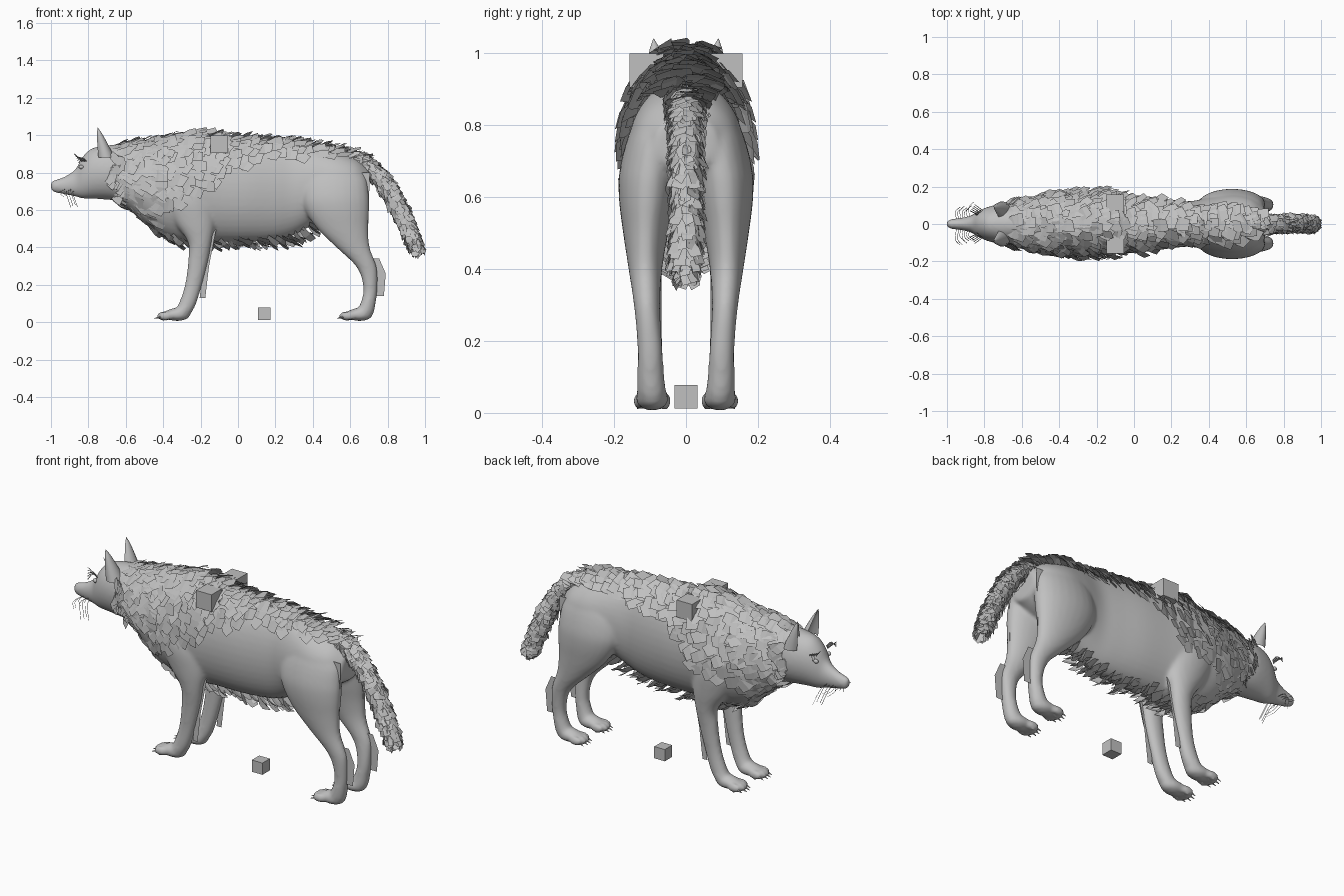
import bpy, bmesh, math, random
from mathutils import Vector, Matrix

rng = random.Random(4)
if "Cube" in bpy.data.objects:
    bpy.data.objects.remove(bpy.data.objects["Cube"])

GREY = (0.53, 0.53, 0.53, 1)
mat = bpy.data.materials.new("plain grey")
mat.use_nodes = True
mat.diffuse_color = GREY
mat.node_tree.nodes["Principled BSDF"].inputs["Base Color"].default_value = GREY
X, Z = Vector((1, 0, 0)), Vector((0, 0, 1))


def finish(bm, name, smooth=True):
    me = bpy.data.meshes.new(name)
    bm.to_mesh(me)
    bm.free()
    me.materials.append(mat)
    for p in me.polygons:
        p.use_smooth = smooth
    ob = bpy.data.objects.new(name, me)
    bpy.context.collection.objects.link(ob)
    return ob


def spline(stations, steps):
    """Catmull-Rom interpolation of (x, y, z, half width, half depth)."""
    s = [Vector(p) for p in stations]
    s = [2 * s[0] - s[1]] + s + [2 * s[-1] - s[-2]]
    out = []
    for a, b, c, d in zip(s, s[1:], s[2:], s[3:]):
        for k in range(steps):
            t = k / steps
            out.append(0.5 * (2 * b + t * (c - a) + t * t * (2 * a - 5 * b + 4 * c - d)
                              + t ** 3 * (3 * b - a - 3 * c + d)))
    return out + [s[-2]]


def sections(stations, steps=4, axis=None):
    """Frames along a limb: centre, sideways vector, depth vector, direction."""
    pts = spline(stations, steps)
    out = []
    for i, p in enumerate(pts):
        t = axis or (pts[min(i + 1, len(pts) - 1)] - pts[max(i - 1, 0)]).xyz.normalized()
        side = Vector((0, 1, 0))
        side = (side - t * side.dot(t)).normalized()
        up = t.cross(side)
        out.append((p.xyz, side * max(p[3], 0.002), up * max(p[4], 0.002), t))
    return out


def tube(bm, secs, n=24):
    rings = []
    for c, u, v, t in secs:
        rings.append([bm.verts.new(c + u * math.cos(2 * math.pi * k / n)
                                   + v * math.sin(2 * math.pi * k / n)) for k in range(n)])
    for a, b in zip(rings, rings[1:]):
        for k in range(n):
            bm.faces.new((a[k], a[(k + 1) % n], b[(k + 1) % n], b[k]))
    bm.faces.new(rings[0][::-1])
    bm.faces.new(rings[-1])


def ball(bm, pos, size):
    m = Matrix.Translation(pos) @ Matrix.Diagonal((*size, 1))
    bmesh.ops.create_uvsphere(bm, u_segments=16, v_segments=10, radius=1, matrix=m)


def card(bm, pos, normal, along, width, length, lift):
    """One bent tuft of fur lying on the coat."""
    d = (along - normal * along.dot(normal)).normalized()
    d = (d + d.cross(normal) * rng.uniform(-.4, .4)).normalized()
    s = d.cross(normal).normalized() * width / 2
    rows = []
    for f, w in ((0, 0.8), (0.55, 1), (1, 0.85)):
        c = pos + d * length * f + normal * lift * f * (1.6 - 0.6 * f)
        rows.append([bm.verts.new(c + s * w * q + d * rng.uniform(-.15, .15) * length * f)
                     for q in (-1, 1)])
    for a, b in zip(rows, rows[1:]):
        bm.faces.new((a[0], a[1], b[1], b[0]))


def coat(bm, secs, gap, keep, size, lift, along=None):
    """Cover the part of a limb chosen by keep() with fur cards."""
    for c, u, v, t in secs:
        n = max(6, int(math.pi * (u.length + v.length) / gap))
        shift = rng.random()
        for k in range(n):
            a = 2 * math.pi * (k + shift + rng.uniform(-.2, .2)) / n
            p = c + u * math.cos(a) + v * math.sin(a)
            nor = (u * math.cos(a) / u.length_squared + v * math.sin(a) / v.length_squared).normalized()
            if keep(p, nor):
                card(bm, p - nor * 0.004, nor, along or t, size * rng.uniform(.8, 1.25),
                     size * rng.uniform(1, 1.5), lift * rng.uniform(.5, 1.3))


# Torso, neck and head
torso = [(-.68, 0, .80, .09, .14), (-.60, 0, .785, .12, .17), (-.50, 0, .75, .145, .22),
         (-.40, 0, .725, .16, .265), (-.25, 0, .72, .168, .295), (-.10, 0, .71, .158, .28),
         (.05, 0, .705, .15, .275), (.20, 0, .703, .13, .263), (.30, 0, .71, .122, .243),
         (.42, 0, .735, .145, .205), (.53, 0, .75, .158, .165), (.63, 0, .755, .138, .125),
         (.70, 0, .75, .085, .075)]
head = [(-1, 0, .727, .012, .016), (-.985, 0, .727, .025, .032), (-.93, 0, .73, .032, .047),
        (-.87, 0, .745, .046, .073), (-.83, 0, .773, .07, .112), (-.78, 0, .795, .092, .135),
        (-.70, 0, .80, .11, .145), (-.62, 0, .80, .11, .155)]
bm = bmesh.new()
tube(bm, sections(torso, 4, X), 40)
tube(bm, sections(head, 4, X), 28)
ball(bm, (-.985, 0, .745), (.016, .018, .014))

# Legs and paws, mirrored across y
front_leg = [(-.29, .08, .80, .06, .12), (-.27, .10, .66, .075, .135), (-.235, .11, .54, .06, .11),
             (-.205, .11, .43, .046, .064), (-.213, .105, .33, .038, .054),
             (-.238, .10, .20, .034, .046), (-.27, .098, .10, .037, .047), (-.30, .095, .05, .042, .052)]
hind_leg = [(.52, .06, .87, .05, .08), (.52, .085, .78, .072, .16), (.52, .10, .68, .084, .18),
            (.53, .107, .60, .08, .172), (.56, .112, .50, .063, .137), (.615, .113, .40, .047, .09),
            (.69, .108, .29, .036, .053), (.708, .10, .18, .035, .038), (.695, .098, .10, .038, .041),
            (.675, .095, .05, .042, .052)]
claws = bmesh.new()
for side in (1, -1):
    for leg, foot in ((front_leg, -.325), (hind_leg, .65)):
        tube(bm, sections([(x, side * y, z, a, b) for x, y, z, a, b in leg], 4, -Z))
        ball(bm, (foot, side * .094, .041), (.072, .047, .035))
        for k in (-1.5, -.5, .5, 1.5):
            tx, ty = foot - .078 + abs(k) * .012, side * .094 + k * .025
            ball(bm, (tx, ty, .033), (.04, .0145, .025))
            m = Matrix.Translation((tx - .037, ty, .024)) @ Matrix.Rotation(-1.9, 4, 'Y')
            bmesh.ops.create_cone(claws, cap_ends=True, segments=6, radius1=.006, radius2=.001,
                                  depth=.03, matrix=m)
finish(claws, "claws")
body = finish(bm, "body")
mod = body.modifiers.new("blend", 'REMESH')
mod.mode, mod.voxel_size, mod.use_smooth_shade = 'VOXEL', .009, True
mod = body.modifiers.new("soften", 'SMOOTH')
mod.factor, mod.iterations = .5, 10

# Ears, cupped and open to the front
bm = bmesh.new()
for side in (1, -1):
    rows = []
    for h in range(7):
        f = h / 6
        w = .05 * (1 - f) ** .75 + .001
        c = Vector((-.705 - .045 * f, side * (.07 + .02 * f), .88 + .16 * f))
        rows.append([bm.verts.new(c + Vector((.9 * w * math.cos(a), w * math.sin(a), 0)))
                     for a in [math.pi * (k / 5 - 1) * .7 + side * .5 for k in range(11)]])
    for a, b in zip(rows, rows[1:]):
        for k in range(10):
            bm.faces.new((a[k], a[k + 1], b[k + 1], b[k]))
finish(bm, "ears")

# Eyes, whiskers and brow hairs
bm = bmesh.new()
hairs = bmesh.new()
for side in (1, -1):
    ball(bm, (-.838, side * .056, .83), (.014, .01, .011))
    for k in range(7):
        x, z = -.95 + .012 * k, .70 + .006 * (k % 3)
        reach = rng.uniform(.08, .12)
        drop = .085 if k > 2 else .03
        tube(hairs, sections([(x, side * .03, z, .0015, .0015),
                              (x - .005, side * reach * .75, z - .01, .0015, .0015),
                              (x + .02, side * reach, z - drop, .001, .001)], 3,
                             Vector((0, side, 0)).lerp(-Z, .5)), 4)
    for k in range(5):
        x, y = -.835 + .006 * k, side * (.05 + .006 * k)
        tube(hairs, sections([(x, y, .86, .0015, .0015), (x - .02, y * 1.2, .88, .0015, .0015),
                              (x - .04, y * 1.4, .90 - .012 * k, .001, .001)], 3), 4)
finish(bm, "eyes")
finish(hairs, "whiskers")


# Fur: mane over neck and shoulders narrowing to a strip along the back
def mane_edge(x):
    knots = [(-.7, .4), (-.5, .5), (-.42, .63), (-.22, .68), (-.1, .8), (.1, .885), (.35, .9), (.7, .78)]
    for (a, za), (b, zb) in zip(knots, knots[1:]):
        if x <= b:
            return za + (zb - za) * (x - a) / (b - a)


mane_secs = sections(torso, 3, X)
bm = bmesh.new()
coat(bm, mane_secs, .034, lambda p, n: p.x < .67 and p.z > mane_edge(p.x) and abs(p.y) < .18 - .2 * p.x,
     .058, .03, Vector((1, 0, -.35)))
finish(bm, "mane", False)

bm = bmesh.new()
coat(bm, mane_secs, .03, lambda p, n: n.z < -.8 and -.54 < p.x < .42, .052, .045, Vector((1, 0, -.3)))
finish(bm, "belly_fur", False)

bm = bmesh.new()
for side in (1, -1):
    for k in range(26):
        a = k / 25
        p = Vector((-.68 + .03 * math.sin(a * 9), side * (.105 - .06 * a * a), .90 - .22 * a))
        card(bm, p, Vector((-.3, side, 0)).normalized(), Vector((1, 0, -.4)), .045, .06, .025)
finish(bm, "cheek_ruff", False)

# Tail with its own coat
tail = [(.57, 0, .88, .05, .04), (.66, 0, .85, .045, .042), (.74, 0, .79, .04, .04),
        (.81, 0, .70, .04, .042), (.87, 0, .59, .04, .042), (.92, 0, .48, .037, .037),
        (.95, 0, .41, .025, .024), (.96, 0, .385, .004, .004)]
bm = bmesh.new()
tube(bm, sections(tail), 16)
finish(bm, "tail")
bm = bmesh.new()
coat(bm, sections(tail, 5)[:-3], .022, lambda p, n: True, .036, .017)
finish(bm, "tail_fur", False)

# Thin feathering behind the legs
bm = bmesh.new()
fins = ([(-.16, -.10, .60), (-.15, -.12, .48), (-.185, -.155, .30), (-.205, -.175, .13)],
        [(.72, .755, .34), (.74, .79, .26), (.735, .78, .14)],
        [(.66, .705, .80), (.66, .70, .65), (.66, .695, .48)])
for side in (1, -1):
    for fin in fins:
        rows = [[bm.verts.new((x, side * .105, z)) for x in (a, b)] for a, b, z in fin]
        for a, b in zip(rows, rows[1:]):
            bm.faces.new((a[0], a[1], b[1], b[0]))
finish(bm, "leg_feathers", False)

# Small loose blocks
for name, pos, size in (("ground_block", (.14, 0, .045), .065), ("left_back_block", (-.1, .11, .952), .095),
                        ("right_back_block", (-.1, -.11, .952), .095)):
    bm = bmesh.new()
    bmesh.ops.create_cube(bm, size=size, matrix=Matrix.Translation(pos))
    finish(bm, name, False)
